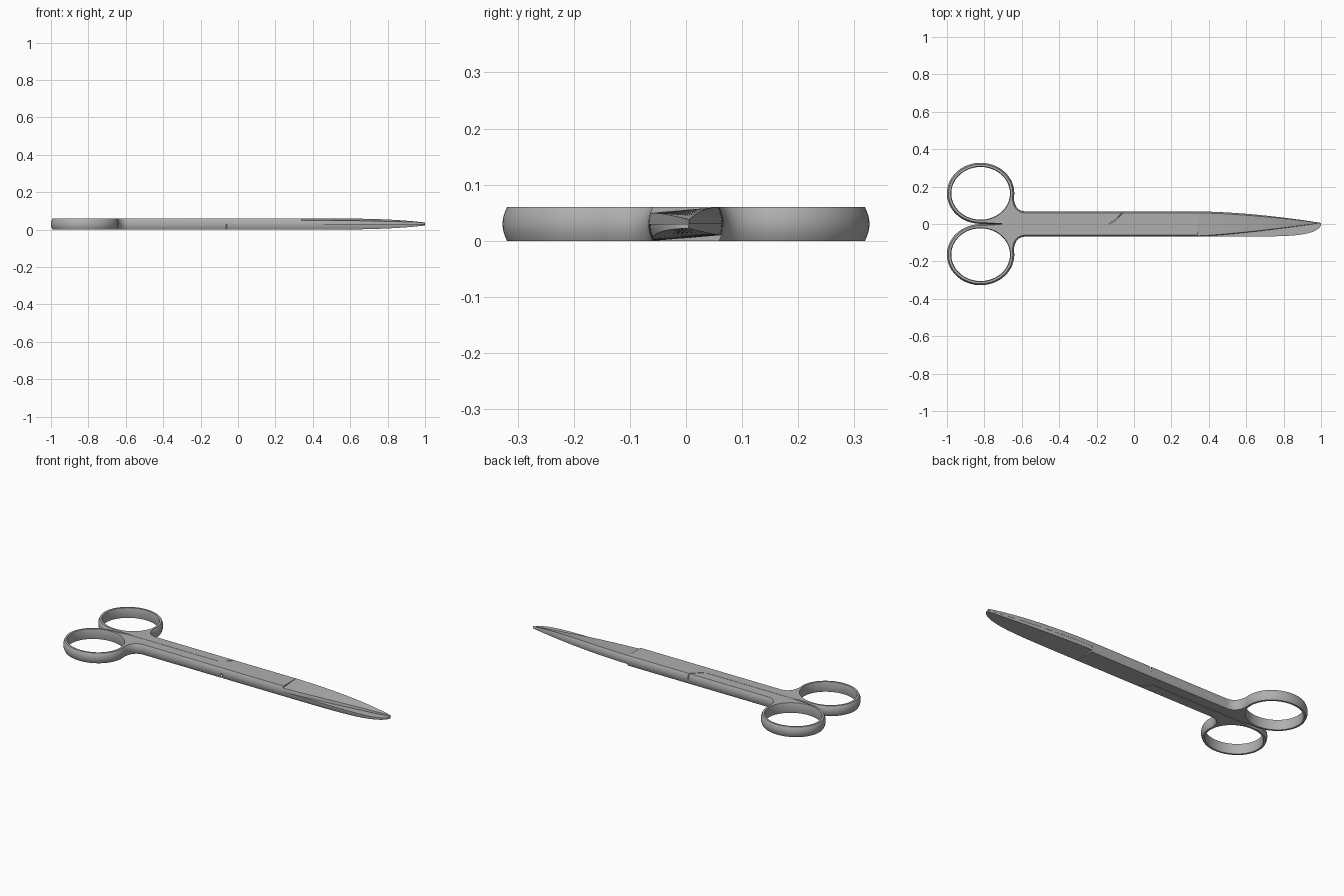
import bpy, bmesh, math
from mathutils import Vector
from mathutils.geometry import tessellate_polygon

if "Cube" in bpy.data.objects:
    bpy.data.objects.remove(bpy.data.objects["Cube"])

MID = 0.03      # half of the thickness
HALF = 0.067    # half width of the shank
STEP = 0.34     # where the ground blade starts

steel = bpy.data.materials.new("brushed_steel")
steel.diffuse_color = (0.43, 0.43, 0.43, 1)
steel.use_nodes = True
steel.node_tree.nodes["Principled BSDF"].inputs["Base Color"].default_value = steel.diffuse_color


def bulge(z):
    """Inward offset of the barrel-shaped side walls at height z."""
    return ((z - MID) / MID) ** 2


def finish(name, bm, side):
    """side -1 turns the part half a turn about the long axis."""
    for v in bm.verts:
        if side < 0:
            v.co.y, v.co.z = -v.co.y, 2 * MID - v.co.z
    bmesh.ops.recalc_face_normals(bm, faces=bm.faces[:])
    me = bpy.data.meshes.new(name)
    bm.to_mesh(me)
    bm.free()
    me.materials.append(steel)
    ob = bpy.data.objects.new(name, me)
    bpy.context.collection.objects.link(ob)
    bpy.ops.object.select_all(action='DESELECT')
    ob.select_set(True)
    bpy.context.view_layer.objects.active = ob
    bpy.ops.object.shade_smooth_by_angle(angle=math.radians(32))


def barrel_prism(name, loops, levels, side):
    """Stack outlines of (x, y, normal x, normal y) with bulged walls and flat caps."""
    bm = bmesh.new()
    rows = []
    for z in levels:
        rows.append([[bm.verts.new((x - nx * bulge(z), y - ny * bulge(z), z))
                      for x, y, nx, ny in loop] for loop in loops])
    for a, b in zip(rows, rows[1:]):
        for la, lb in zip(a, b):
            n = len(la)
            for i in range(n):
                j = (i + 1) % n
                bm.faces.new((la[i], la[j], lb[j], lb[i]))
    for row in (rows[0], rows[-1]):
        flat = [v for loop in row for v in loop]
        polys = [[Vector((v.co.x, v.co.y, 0)) for v in loop] for loop in row]
        for tri in tessellate_polygon(polys):
            bm.faces.new([flat[i] for i in tri])
    finish(name, bm, side)


def ellipse(rx, ry, a0, a1, n, depth):
    pts = []
    for i in range(n):
        a = math.radians(a0 + (a1 - a0) * i / (n - 1))
        nrm = Vector((math.cos(a) / rx, math.sin(a) / ry)).normalized() * depth
        pts.append((-0.82 + rx * math.cos(a), 0.164 + ry * math.sin(a), nrm.x, nrm.y))
    return pts


# slanted shoulder of the lap joint, seam to outer edge
SHOULDER = [(-0.135, 0.001), (-0.105, 0.02), (-0.065, HALF)]
D = 0.008


def handle(name, side):
    """Finger ring, fillet and shank in one outline, with the ring hole."""
    outer = [(-0.135, 0.001, 0, 0), (-0.62, 0.001, 0, 0), (-0.70, 0.001, 0, 0)]
    outer += ellipse(0.18, 0.163, 270, -8, 72, D)
    p0, c, p2 = Vector(outer[-1][:2]), Vector((-0.64, HALF)), Vector((-0.575, HALF))
    for i in range(1, 13):
        t = i / 12
        p = p0 * (1 - t) ** 2 + c * 2 * t * (1 - t) + p2 * t * t
        d = ((c - p0) * (1 - t) + (p2 - c) * t).normalized() * D
        outer.append((p.x, p.y, -d.y, d.x))
    outer += [(SHOULDER[2][0], HALF, 0, D), (*SHOULDER[1], 0, 0)]
    hole = ellipse(0.157, 0.141, 0, 355, 72, -0.003)
    barrel_prism(name, [outer, hole], [2 * MID * i / 8 for i in range(9)], side)


def lap_plate(name, side):
    """Half-thickness plate crossing over the other one."""
    gap = 0.007
    near = [(x, -y, 0, 0) for x, y in SHOULDER[:2]]
    far = [(x + gap, y, 0, 0) for x, y in SHOULDER[:2]]
    outline = far + [(SHOULDER[2][0] + gap, HALF, 0, D), (STEP, HALF, 0, D),
                     (STEP, -HALF, 0, -D), (SHOULDER[2][0], -HALF, 0, -D)] + near[::-1]
    barrel_prism(name, [outline], [MID + MID * i / 4 for i in range(5)], side)


def sharp_spine(u):
    return 0.006 + 0.061 * (1 - u ** 1.7)


def sharp_edge(u):
    return -HALF + 0.072 * u ** 1.3


def blunt_spine(u):
    return HALF * math.sqrt(max(0, 1 - u ** 7))


def blunt_edge(u):
    return 0.001 - sharp_spine(u)


def blade(name, spine, edge, side, n=36):
    """Loft of tapering sections, thick at the spine and thin at the edge."""
    bm = bmesh.new()
    rows = []
    for i in range(n):
        u = 1 - (1 - i / (n - 1)) ** 2
        x = STEP + (1 - STEP) * u
        s, e = spine(u), edge(u)
        zt, ze = 0.06 - 0.022 * u ** 3.5, 0.05 - 0.012 * u ** 2
        mid = (s + e) / 2
        sec = []
        for k in range(5):      # barrel spine
            z = MID + (zt - MID) * k / 4
            sec.append((max(mid, s - D * bulge(z)), z))
        for k in range(2, -1, -1):      # thin edge
            z = MID + (ze - MID) * k / 2
            sec.append((min(mid, e + D * bulge(z)), z))
        rows.append([bm.verts.new((x, y, z)) for y, z in sec])
    m = len(rows[0])
    for a, b in zip(rows, rows[1:]):
        for k in range(m):
            j = (k + 1) % m
            bm.faces.new((a[k], a[j], b[j], b[k]))
    bm.faces.new(rows[0])
    bm.faces.new(rows[-1])
    finish(name, bm, side)


# back handle runs into the lower blade, front handle into the upper blade
handle("back_handle", 1)
handle("front_handle", -1)
lap_plate("upper_lap_plate", 1)
lap_plate("lower_lap_plate", -1)
blade("upper_pointed_blade", sharp_spine, sharp_edge, 1)
blade("lower_blunt_blade", blunt_spine, blunt_edge, -1)
